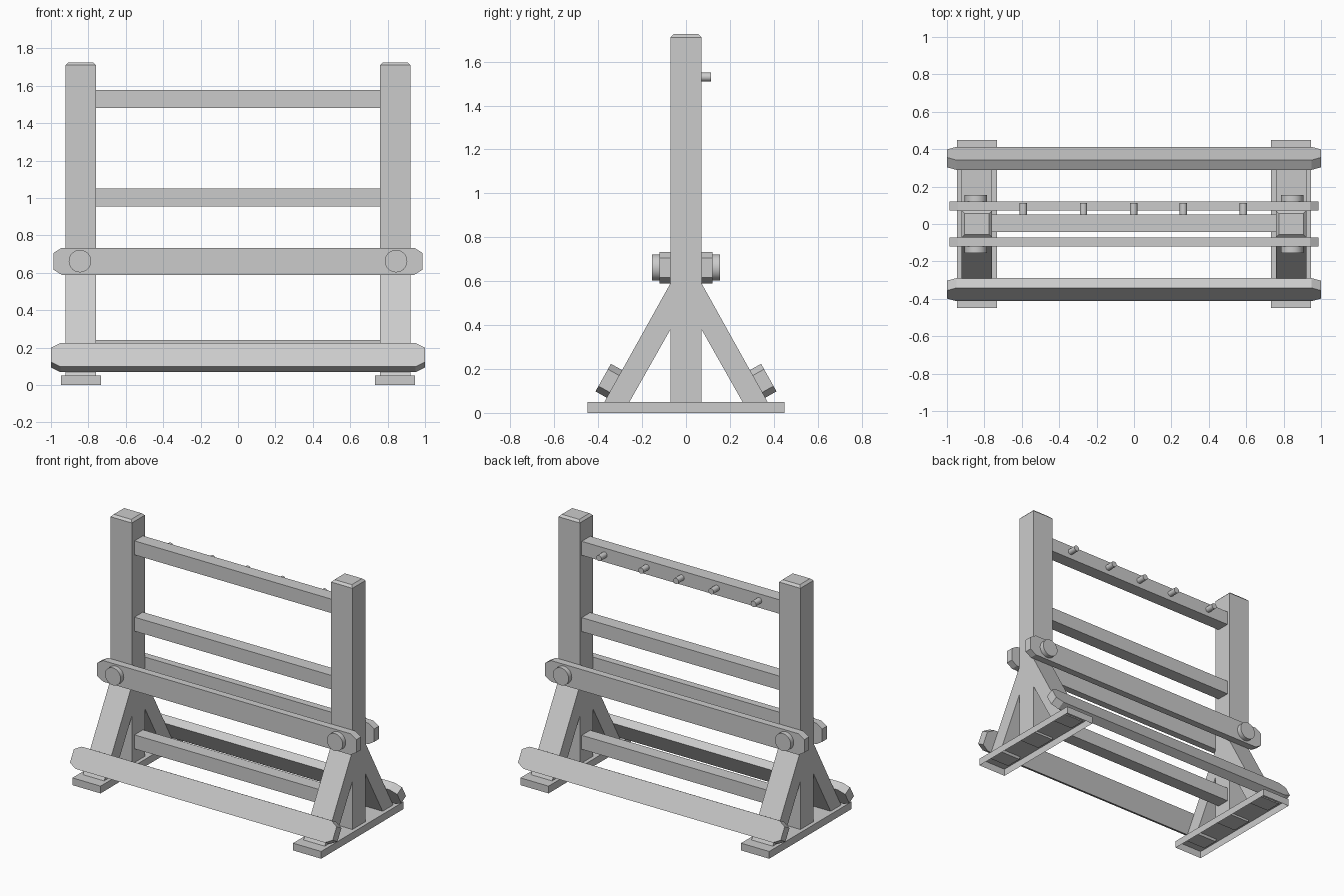
import bpy, bmesh, math
from mathutils import Matrix, Vector

if "Cube" in bpy.data.objects:
    bpy.data.objects.remove(bpy.data.objects["Cube"])


def finish(name, bm):
    bmesh.ops.recalc_face_normals(bm, faces=bm.faces)
    mesh = bpy.data.meshes.new(name)
    bm.to_mesh(mesh)
    bm.free()
    ob = bpy.data.objects.new(name, mesh)
    bpy.context.collection.objects.link(ob)
    return ob


def prism(name, points, extrude):
    """Extrude a planar outline along a vector."""
    bm = bmesh.new()
    face = bm.faces.new([bm.verts.new(p) for p in points])
    geom = bmesh.ops.extrude_face_region(bm, geom=[face], use_keep_orig=True)["geom"]
    verts = [g for g in geom if isinstance(g, bmesh.types.BMVert)]
    bmesh.ops.translate(bm, verts=verts, vec=extrude)
    return finish(name, bm)


def box(name, lo, hi, open_bottom=False, top_chamfer=0):
    bm = bmesh.new()
    lo, hi = Vector(lo), Vector(hi)
    m = Matrix.Translation((lo + hi) / 2) @ Matrix.Diagonal((*(hi - lo), 1))
    bmesh.ops.create_cube(bm, size=1, matrix=m)
    if top_chamfer:
        edges = [e for e in bm.edges if all(v.co.z > hi.z - 1e-4 for v in e.verts)]
        bmesh.ops.bevel(bm, geom=edges, offset=top_chamfer, segments=1, affect='EDGES')
    ob = None
    bmesh.ops.recalc_face_normals(bm, faces=bm.faces)
    if open_bottom:
        down = [f for f in bm.faces if f.normal.z < -0.9]
        bmesh.ops.delete(bm, geom=down, context='FACES_ONLY')
    return finish(name, bm)


def beam(name, half_len, height, thick, cx, cz, center, tilt):
    """Board along x with clipped end corners, tilted about x."""
    a, h = half_len, height / 2
    outline = [(-a, h - cz), (-a + cx, h), (a - cx, h), (a, h - cz),
               (a, cz - h), (a - cx, -h), (-a + cx, -h), (-a, cz - h)]
    ob = prism(name, [(x, -thick / 2, z) for x, z in outline], (0, thick, 0))
    ob.data.transform(Matrix.Translation(center) @ Matrix.Rotation(tilt, 4, 'X'))
    return ob


def peg(name, x, z, y0, y1, radius, sides):
    bm = bmesh.new()
    m = Matrix.Translation((x, (y0 + y1) / 2, z)) @ Matrix.Rotation(math.pi / 2, 4, 'X')
    bmesh.ops.create_cone(bm, cap_ends=True, segments=sides, radius1=radius,
                          radius2=radius, depth=abs(y1 - y0), matrix=m)
    ob = finish(name, bm)
    bpy.ops.object.select_all(action='DESELECT')
    ob.select_set(True)
    bpy.context.view_layer.objects.active = ob
    bpy.ops.object.shade_smooth_by_angle(angle=math.radians(35))


# End frames: foot, post and two slanted braces on each side
for sx, side in ((-1, "left"), (1, "right")):
    c = 0.84 * sx
    box(f"{side}_foot", (c - 0.107, -0.448, 0), (c + 0.107, 0.448, 0.05), open_bottom=True)
    box(f"{side}_post", (c - 0.081, -0.071, 0.035), (c + 0.081, 0.071, 1.725), top_chamfer=0.015)
    for sy, end in ((-1, "front"), (1, "back")):
        outline = [(0.38, 0.035), (0.071, 0.59), (0.06, 0.59), (0.06, 0.36),
                   (0.071, 0.38), (0.266, 0.035)]
        prism(f"{side}_{end}_brace", [(c - 0.081, sy * y, z) for y, z in outline],
              (0.162, 0, 0))
        # Round bolt heads on the middle beams
        peg(f"{side}_{end}_bolt", 0.845 * sx, 0.662, sy * 0.11, sy * 0.154, 0.06, 32)

# Middle and tilted lower beams, front and back
for sy, end in ((-1, "front"), (1, "back")):
    beam(f"{end}_middle_beam", 0.987, 0.145, 0.05, 0.045, 0.028,
         (0, sy * 0.096, 0.661), 0)
    beam(f"{end}_lower_beam", 1.0, 0.144, 0.06, 0.05, 0.028,
         (0, sy * 0.351, 0.146), sy * math.radians(29.3))

# Cross rails between the posts
for i, z in enumerate((0.193, 1.003, 1.528)):
    box(f"cross_rail_{i + 1}", (-0.77, -0.042, z - 0.048), (0.77, 0.05, z + 0.048))

# Hanging pegs on the back of the top rail
for i, x in enumerate((-0.592, -0.27, -0.002, 0.264, 0.585)):
    peg(f"hanging_peg_{i + 1}", x, 1.53, 0.04, 0.113, 0.02, 16)
